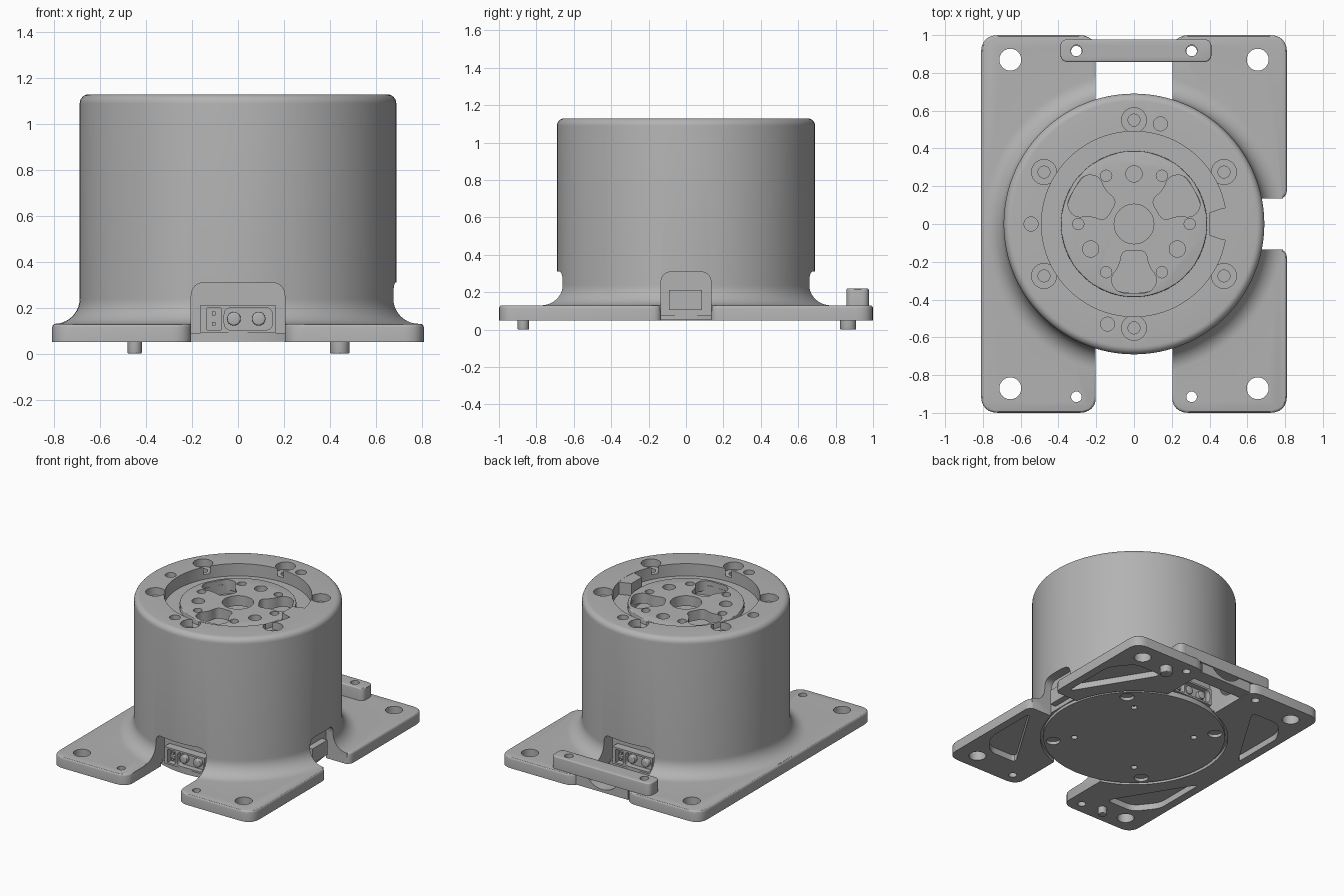
import bpy, bmesh, math
from mathutils import Vector, Matrix

cube = bpy.data.objects.get("Cube")
if cube:
    bpy.data.objects.remove(cube, do_unlink=True)

grey = bpy.data.materials.new("satin_grey")
grey.use_nodes = True
TONE = (0.45, 0.45, 0.45, 1)
grey.diffuse_color = TONE
grey.node_tree.nodes["Principled BSDF"].inputs["Base Color"].default_value = TONE


def finish(name, bm):
    bmesh.ops.recalc_face_normals(bm, faces=bm.faces)
    mesh = bpy.data.meshes.new(name)
    bm.to_mesh(mesh)
    bm.free()
    mesh.materials.append(grey)
    ob = bpy.data.objects.new(name, mesh)
    bpy.context.collection.objects.link(ob)
    return ob


def rounded(points, radius, steps=6):
    """Outline with every corner replaced by a smooth curve."""
    out = []
    n = len(points)
    for i in range(n):
        p = Vector(points[i])
        a, b = Vector(points[i - 1]) - p, Vector(points[(i + 1) % n]) - p
        r = min(radius, a.length * 0.49, b.length * 0.49)
        start, end = p + a.normalized() * r, p + b.normalized() * r
        for k in range(steps + 1):
            t = k / steps
            mid = p.lerp((start + end) / 2, 0.17)
            ctrl = p if steps < 3 else mid * 1.0 + (p - mid) * 0.7
            out.append(start * (1 - t) ** 2 + ctrl * 2 * t * (1 - t) + end * t * t)
    return out


def prism(name, outline, z0, z1, bevel=0, matrix=None):
    bm = bmesh.new()
    face = bm.faces.new([bm.verts.new((p[0], p[1], z0)) for p in outline])
    up = bmesh.ops.extrude_face_region(bm, geom=[face])["geom"]
    top = [v for v in up if isinstance(v, bmesh.types.BMVert)]
    bmesh.ops.translate(bm, verts=top, vec=(0, 0, z1 - z0))
    if bevel:
        edges = [e for e in bm.edges if all(abs(v.co.z - z1) < 1e-5 for v in e.verts)]
        bmesh.ops.bevel(bm, geom=edges, offset=bevel, segments=3, profile=0.5, affect='EDGES')
    if matrix:
        bm.transform(matrix)
    return finish(name, bm)


def circle(x, y, r, n=24):
    return [(x + r * math.cos(math.tau * i / n), y + r * math.sin(math.tau * i / n)) for i in range(n)]


def disc(name, x, y, r, z0, z1, n=24, bevel=0, matrix=None):
    return prism(name, circle(x, y, r, n), z0, z1, bevel, matrix)


def rect(x0, x1, y0, y1):
    return [(x0, y0), (x1, y0), (x1, y1), (x0, y1)]


def lathe(name, profile, n=128):
    bm = bmesh.new()
    vs = [bm.verts.new((r, 0, z)) for r, z in profile]
    es = [bm.edges.new(pair) for pair in zip(vs, vs[1:])]
    bmesh.ops.spin(bm, geom=vs + es, cent=(0, 0, 0), axis=(0, 0, 1), angle=math.tau, steps=n)
    bmesh.ops.remove_doubles(bm, verts=bm.verts, dist=1e-4)
    return finish(name, bm)


def combine(target, tools, op='DIFFERENCE'):
    for tool in tools:
        mod = target.modifiers.new("cut", 'BOOLEAN')
        mod.operation, mod.solver, mod.object = op, 'EXACT', tool
        bpy.context.view_layer.objects.active = target
        bpy.ops.object.modifier_apply(modifier=mod.name)
        bpy.data.objects.remove(tool, do_unlink=True)


def polar(r, deg):
    return r * math.cos(math.radians(deg)), r * math.sin(math.radians(deg))


def facing(deg):
    """Maps profile x, y to sideways, up and depth to outward; 0 degrees faces the front."""
    return Matrix.Rotation(math.radians(deg), 4, 'Z') @ Matrix.Rotation(math.pi / 2, 4, 'X')


# Mounting plate with cable slots
plate_outline = [(-.81, -1), (-.2, -1), (-.2, -.7), (.2, -.7), (.2, -1), (.81, -1),
                 (.81, -.13), (.7, -.13), (.7, .13), (.81, .13), (.81, 1),
                 (.2, 1), (.2, .7), (-.2, .7), (-.2, 1), (-.81, 1)]
housing = prism("housing", rounded(plate_outline, 0.09), .05, .13, bevel=.015)

# Cylindrical housing with flared foot and stepped recess on top
flare = [(.80 - .11 * math.sin(a), .24 - .11 * math.cos(a))
         for a in (math.pi / 2 * i / 10 for i in range(11))]
shoulder = [(.65 + .04 * math.cos(a), 1.09 + .04 * math.sin(a))
            for a in (math.pi / 2 * i / 6 for i in range(7))]
profile = [(0, .1), (.80, .1)] + flare + shoulder + [(.49, 1.13), (.49, 1.04), (.365, 1.04), (.365, .97), (0, .97)]
combine(housing, [lathe("shell", profile)], 'UNION')

cuts = []
# Connector windows: front, back and side
for deg, half, floor in ((0, .204, .56), (180, .204, .56), (90, .134, .62)):
    arch = [(-half, -.1), (half, -.1)] + rounded(rect(-half, half, .1, .31), .06)[14:]
    cuts.append(prism("window", arch, floor, 1.2, matrix=facing(deg)))

# Underside recess, corner pockets and mounting holes
cuts.append(disc("under_recess", 0, 0, .635, 0, .075, 96))
pocket = [(.75, .2), (.75, .62), (.63, .77), (.4, .77)]
for sx in (-1, 1):
    for sy in (-1, 1):
        shape = rounded([(x * sx, y * sy) for x, y in pocket], .05)
        cuts.append(prism("pocket", shape, 0, .095))
        cuts.append(disc("corner_hole", sx * .655, sy * .87, .058, 0, .3))
        cuts.append(disc("small_hole", sx * .305, sy * .915, .028, 0, .3))

# Screw counterbores and plain holes in the rim
for i in range(6):
    x, y = polar(.55, 30 + 60 * i)
    cuts.append(disc("counterbore", x, y, .066, 1.075, 1.3))
    cuts.append(disc("screw_hole", x, y, .032, 1.0, 1.2, 16))
for x, y in ((.14, .53), (-.14, -.53), (-.545, 0)):
    cuts.append(disc("rim_hole", x, y, .037, 1.05, 1.3))
combine(housing, cuts)

# Key tab reaching into the recess
prism("key_tab", [(.40, -.06), (.47, -.085), (.53, -.085), (.53, .085), (.47, .085), (.40, .06)], 1.03, 1.129)

# Rotor with lobed pockets
rotor = disc("rotor", 0, 0, .387, 1.0, 1.075, 96, bevel=.006)
cuts = [disc("bore", 0, 0, .105, .9, 1.2, 40)]
lobe = [(-.065, -.14), (.065, -.14), (.075, -.22), (.13, -.29), (.09, -.365), (-.09, -.365), (-.13, -.29), (-.075, -.22)]
for i in range(3):
    turn = Matrix.Rotation(math.radians(120 * i), 4, 'Z')
    cuts.append(prism("lobe", rounded(lobe, .05), .9, 1.2, matrix=turn))
    cuts.append(disc("dowel_hole", *polar(.265, 90 + 120 * i), .043, .9, 1.2))
for i in range(6):
    cuts.append(disc("thread_hole", *polar(.295, 60 * i), .03, .9, 1.2, 16))
combine(rotor, cuts)

# Bottom cover with screw holes
cover = disc("bottom_cover", 0, 0, .615, .053, .09, 96)
cuts = []
for i in range(4):
    cuts.append(disc("cover_screw", *polar(.55, 45 + 90 * i), .048, 0, .075))
    cuts.append(disc("cover_hole", *polar(.405, 50 + 90 * i), .022, 0, .08, 16))
combine(cover, cuts)

# Locating pins under the plate
for label, x, y, r in (("small", -.45, -.87, .031), ("large", .443, .867, .043)):
    disc(label + "_locating_pin", x, y, r, .06, 0, bevel=.006)

# Cable clamp: top bar and saddle across the back slot
bar = prism("clamp_bar", rounded(rect(-.39, .41, .858, .978), .04), .128, .22, bevel=.008)
combine(bar, [disc("bar_hole", s * .305, .918, .03, 0, .4) for s in (-1, 1)])
saddle = prism("clamp_saddle", rect(-.21, .21, .055, .132), .87, .97, matrix=facing(180))
combine(saddle, [disc("trough", 0, .225, .15, .7, 1.1, 40, matrix=facing(180))])

# Power and signal connectors in the front and back windows
for side, deg in (("front", 0), ("back", 180)):
    m = facing(deg)
    block = prism(side + "_connector", rect(-.163, .163, .09, .213), .55, .62, matrix=m)
    combine(block, [prism("signal_socket", rect(-.135, -.075, .103, .2), .58, .7, matrix=m),
                    prism("power_socket", rounded(rect(-.06, .15, .103, .2), .03), .58, .7, matrix=m)])
    for x in (-.018, .09):
        disc(side + "_power_contact", x, .152, .03, .57, .612, 16, bevel=.008, matrix=m)
    for z in (.13, .175):
        prism(side + "_signal_pin", rect(-.113, -.097, z - .008, z + .008), .57, .61, matrix=m)

# Plain side port
prism("side_port", rect(-.09, .085, .105, .213), .6, .665, matrix=facing(90))

# Smooth the curved walls, keep edges sharp
bpy.ops.object.select_all(action='DESELECT')
for ob in bpy.context.scene.objects:
    if ob.type == 'MESH':
        ob.select_set(True)
        bpy.context.view_layer.objects.active = ob
bpy.ops.object.shade_smooth_by_angle(angle=math.radians(30))
